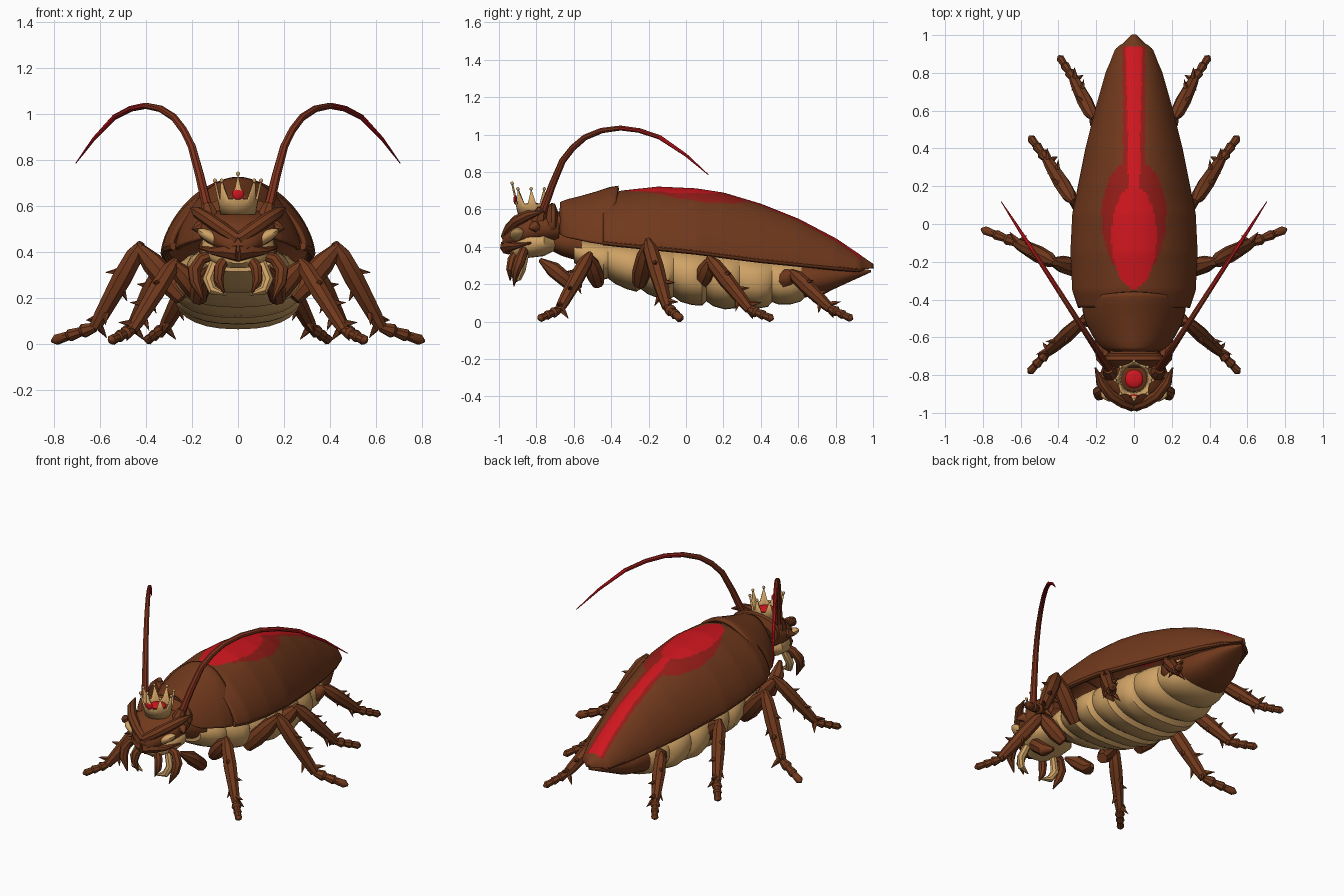
import bpy, bmesh, math
from mathutils import Vector, Matrix

cube = bpy.data.objects.get("Cube")
if cube:
    bpy.data.objects.remove(cube)


def material(name, rgb):
    m = bpy.data.materials.new(name)
    m.use_nodes = True
    m.diffuse_color = (*rgb, 1)
    m.node_tree.nodes["Principled BSDF"].inputs["Base Color"].default_value = (*rgb, 1)
    return m


BROWN = material("chestnut brown", (.165, .041, .012))
TAN = material("tan", (.62, .36, .13))
RED = material("bright red", (.62, .008, .013))
DARK_RED = material("dark red", (.30, .012, .009))
RUSSET = material("russet", (.21, .032, .012))


def finish(name, bm, mats, mirror=False, rule=None, thick=0, angle=40):
    """Turn a bmesh into a named, smooth-shaded object."""
    bmesh.ops.recalc_face_normals(bm, faces=bm.faces)
    if rule:
        for f in bm.faces:
            f.material_index = rule(f.calc_center_median())
    me = bpy.data.meshes.new(name)
    bm.to_mesh(me)
    bm.free()
    ob = bpy.data.objects.new(name, me)
    bpy.context.collection.objects.link(ob)
    for m in mats:
        me.materials.append(m)
    bpy.ops.object.select_all(action='DESELECT')
    bpy.context.view_layer.objects.active = ob
    ob.select_set(True)
    bpy.ops.object.shade_smooth_by_angle(angle=math.radians(angle))
    if thick:
        s = ob.modifiers.new("thickness", 'SOLIDIFY')
        s.thickness, s.offset = thick, 0
    if mirror:
        ob.modifiers.new("mirror", 'MIRROR')
    return ob


def skin(bm, rings, closed=True):
    """Bridge successive rings of points, capping closed ones."""
    rows = [[bm.verts.new(p) for p in r] for r in rings]
    n = len(rows[0])
    for a, b in zip(rows, rows[1:]):
        for i in range(n if closed else n - 1):
            j = (i + 1) % n
            bm.faces.new((a[i], a[j], b[j], b[i]))
    if closed:
        bm.faces.new(rows[0])
        bm.faces.new(rows[-1])


def tube(bm, pts, radii, sides=8):
    """Tapered tube along a path, with a frame carried along it."""
    pts = [Vector(p) for p in pts]
    u, rings = Vector((.3, 1, .2)), []
    for i, p in enumerate(pts):
        d = (pts[min(i + 1, len(pts) - 1)] - pts[max(i - 1, 0)]).normalized()
        u = (u - d * u.dot(d)).normalized()
        v = d.cross(u)
        turns = [math.tau * k / sides for k in range(sides)]
        rings.append([p + (u * math.cos(t) + v * math.sin(t)) * radii[i] for t in turns])
    skin(bm, rings)


def limb(name, pts, radii, mats, **kw):
    bm = bmesh.new()
    tube(bm, pts, radii)
    return finish(name, bm, mats, mirror=True, **kw)


def at(keys, y):
    """Interpolate station rows (y, values...) at y."""
    for a, b in zip(keys, keys[1:]):
        if y <= b[0] + 1e-6:
            t = (y - a[0]) / (b[0] - a[0])
            return [p + (q - p) * t for p, q in zip(a, b)][1:]
    return keys[-1][1:]


def body(name, keys, mat, power=.85, sides=28):
    """Closed loft through stations (y, half width, top, bottom)."""
    def sp(v):
        return math.copysign(abs(v) ** power, v)
    rings = []
    for y, w, top, bot in keys:
        c, h = (top + bot) / 2, (top - bot) / 2
        turns = [math.tau * k / sides for k in range(sides)]
        rings.append([(w * sp(math.cos(t)), y, c + h * sp(math.sin(t))) for t in turns])
    bm = bmesh.new()
    skin(bm, rings)
    return finish(name, bm, [mat])


def dome(name, keys, rows, cols, mats, slant=0, rule=None):
    """Arched plate through stations (y, half width, top, rim)."""
    rings = []
    y0, y1 = keys[0][0], keys[-1][0]
    for r in range(rows + 1):
        f = r / rows
        y = y0 + (y1 - y0) * f
        w, top, rim = at(keys, y)
        arc = [math.pi * k / cols for k in range(cols + 1)]
        rings.append([(w * math.cos(t), y + slant * f * math.sin(t),
                       rim + (top - rim) * max(math.sin(t), 0) ** 1.35) for t in arc])
    bm = bmesh.new()
    skin(bm, rings, closed=False)
    return finish(name, bm, mats, rule=rule, thick=.02)


def ball(name, loc, size, mat, mirror=False, turn=0):
    bm = bmesh.new()
    m = Matrix.Translation(loc) @ Matrix.Rotation(turn, 4, 'Y') @ Matrix.Diagonal((*size, 1))
    bmesh.ops.create_uvsphere(bm, u_segments=14, v_segments=8, radius=1, matrix=m)
    return finish(name, bm, [mat], mirror)


# Wing cases with the red back marking
def marking(c):
    x, y = abs(c.x), c.y
    if y > .94:
        return 0
    if (x / .115) ** 2 + ((y + .07) / .27) ** 2 < 1 or (x < .03 + .02 * max(y - .4, 0) and y > -.3):
        return 1
    if (x / .165) ** 2 + ((y - .03) / .31) ** 2 < 1 or (x < .056 and y > .2):
        return 2
    return 0


shell = [(-.44, .285, .655, .43), (-.35, .315, .69, .42), (-.15, .325, .712, .40), (.05, .315, .703, .38),
         (.2, .285, .68, .36), (.4, .245, .62, .335), (.6, .195, .54, .315), (.8, .138, .435, .295),
         (.925, .09, .35, .28), (.945, .056, .335, .28), (.997, .004, .3, .285)]
dome("wing_cases", shell, 90, 100, [BROWN, RED, DARK_RED], rule=marking)
limb("wing_case_rim", [(w - .006, y, rim - .004) for y, w, top, rim in shell[:-1]],
     [.018] * 8 + [.012, .004], [BROWN])

# Thorax shield and collar
dome("thorax_shield", [(-.67, .13, .63, .47), (-.64, .175, .645, .45), (-.59, .21, .66, .44),
                       (-.52, .247, .685, .425), (-.46, .262, .71, .415), (-.425, .262, .717, .41)],
     14, 32, [BROWN], slant=.065)
body("collar", [(-.76, .14, .59, .42), (-.72, .168, .635, .44), (-.7, .165, .63, .45),
                (-.685, .13, .59, .45), (-.6, .12, .58, .43)], BROWN)
body("chest", [(-.74, .09, .5, .39), (-.66, .12, .5, .35), (-.56, .17, .5, .32)], BROWN)

# Belly made of overlapping segments, then the tail
belly = [(-.6, .17, .44, .3), (-.42, .235, .43, .21), (-.25, .285, .42, .15), (-.05, .295, .4, .10),
         (.2, .28, .38, .065), (.4, .245, .35, .07), (.55, .205, .33, .09), (.64, .18, .32, .11)]
steps = 7
for i in range(steps):
    rows = []
    for f, s in ((0, .89), (.25, .97), (.6, 1), (.9, .985), (1.04, .9)):
        y = -.6 + 1.23 * (i + f) / steps
        w, top, bot = at(belly, y)
        rows.append((y, w * s, top, top - (top - bot) * s))
    body(f"belly_segment_{i + 1}", rows, TAN)
body("tail", [(.58, .17, .32, .13), (.62, .18, .32, .125), (.75, .145, .31, .155), (.88, .085, .295, .215),
              (.925, .06, .285, .235), (.99, .006, .275, .265)], BROWN)


# Legs: thigh, thorny shin, jointed foot
def leg(name, hip, knee, ankle, toe, s):
    hip, knee, ankle, toe = map(Vector, (hip, knee, ankle, toe))
    bm = bmesh.new()
    tube(bm, [hip.lerp(knee, f) for f in (0, .3, .7, 1.06)], [.034 * s, .05 * s, .046 * s, .018 * s])
    tube(bm, [knee.lerp(ankle, f) for f in (-.06, .1, .4, .85, 1)],
         [.015 * s, .039 * s, .043 * s, .033 * s, .026 * s])
    for k in range(3):
        a, b = ankle.lerp(toe, k / 3), ankle.lerp(toe, (k + 1.15) / 3)
        tube(bm, [a, a.lerp(b, .7), b], [.02 * s, (.031 - .004 * k) * s, .006 + .005 * (2 - k) * s])
    shin = (ankle - knee).normalized()
    side = shin.cross(Vector((0, 0, 1))).normalized()
    out = side.cross(shin)
    for k, f in enumerate((.3, .45, .6, .75, .9, .95)):
        p = knee.lerp(ankle, f)
        aim = (out * (1, -.7)[k % 2] + side * (.5, -.5, -.9)[k % 3] + shin * .7).normalized()
        tube(bm, [p, p + aim * .04 * s, p + aim * .085 * s], [.018 * s, .014 * s, .001], 5)
    finish(name, bm, [BROWN], mirror=True)


leg("front_leg", (.15, -.47, .2), (.28, -.52, .35), (.46, -.68, .06), (.555, -.785, .016), .95)
leg("second_leg", (.24, -.25, .2), (.43, -.2, .42), (.62, -.1, .075), (.8, -.03, .016), 1.05)
leg("third_leg", (.22, .08, .2), (.33, .13, .33), (.46, .34, .065), (.55, .46, .016), 1)
leg("hind_leg", (.15, .5, .2), (.22, .57, .26), (.32, .77, .07), (.395, .885, .016), .95)
limb("front_hip", [(.13, -.78, .33), (.16, -.71, .28), (.17, -.62, .205), (.15, -.56, .19)],
     [.012, .042, .04, .012], [BROWN])

# Head, tan cheeks and eyes, heavy brows and muzzle
body("head", [(-.68, .14, .59, .42), (-.78, .175, .585, .42), (-.87, .155, .56, .41),
              (-.94, .105, .52, .4), (-.98, .04, .46, .4)], BROWN)
body("cheeks", [(-.7, .1, .46, .38), (-.76, .16, .5, .35), (-.85, .158, .49, .34),
                (-.91, .11, .46, .33), (-.94, .05, .42, .35)], TAN)
ball("eye", (.112, -.9, .462), (.074, .042, .026), TAN, True, -.5)
limb("brow", [(0, -.965, .455), (.06, -.945, .495), (.125, -.905, .54), (.175, -.84, .572), (.205, -.76, .59)],
     [.026, .03, .03, .026, .004], [BROWN])
limb("muzzle", [(0, -.955, .4), (.05, -.94, .405), (.11, -.91, .405), (.17, -.83, .42)],
     [.042, .034, .018, .005], [BROWN])
limb("side_horn", [(.14, -.8, .5), (.17, -.81, .51), (.2, -.84, .5)], [.036, .028, .003], [BROWN])

# Mouth feelers
limb("outer_feeler", [(.1, -.86, .39), (.16, -.87, .37), (.19, -.89, .32), (.185, -.91, .27), (.15, -.92, .19)],
     [.022, .026, .03, .026, .003], [BROWN])
limb("inner_feeler", [(.05, -.9, .38), (.08, -.93, .33), (.085, -.94, .28), (.06, -.94, .22)],
     [.022, .026, .022, .003], [BROWN])
limb("jaw", [(.1, -.86, .36), (.13, -.88, .28), (.11, -.9, .235), (.05, -.91, .215)],
     [.022, .025, .022, .004], [TAN])

# Antennae sweeping back, reddening towards the tip
sweep = [(-.78, .55), (-.755, .62), (-.715, .73), (-.66, .86), (-.605, .93), (-.54, .985), (-.45, 1.022),
         (-.35, 1.035), (-.25, 1.022), (-.14, .985), (0, .89), (.12, .785)]
limb("antenna", [(.13 + (y + .77) * .645, y, z) for y, z in sweep],
     [.028, .022, .02, .018, .017, .016, .015, .014, .013, .012, .008, .002], [RUSSET, DARK_RED, RED],
     rule=lambda c: 0 if c.y < -.4 else 1 if c.y < -.14 else 2)
limb("antenna_socket", [(.12, -.79, .53), (.127, -.78, .57), (.135, -.77, .61)], [.045, .04, .024], [BROWN])

# Crown: low flared band with slim tipped spikes, flat cushion and gem
centre = Vector((0, -.82, .575))
points, parts = 8, 24


def crown_point(k, r, h):
    t = math.tau * k / parts - math.pi / 2
    return centre + Vector((r * math.cos(t), r * math.sin(t) - h * .06, h))


bm = bmesh.new()
low, mid, high = [], [], []
for k in range(parts + 1):
    peak = k % 3 == 0
    tall = .165 if k % parts == 0 else .135
    low.append(crown_point(k, .072, -.01))
    mid.append(crown_point(k, .08, .035))
    high.append(crown_point(k, .1 if peak else .086, tall if peak else .055))
skin(bm, [low, mid, high], closed=False)
bmesh.ops.remove_doubles(bm, verts=bm.verts, dist=.0005)
finish("crown", bm, [TAN], thick=.01, angle=25)
for k in range(0, parts, 3):
    ball(f"crown_tip_{k // 3 + 1}", high[k], (.009,) * 3, TAN)
ball("crown_cushion", centre + Vector((0, 0, .045)), (.05, .05, .016), RED)
ball("crown_gem", crown_point(0, .088, .078), (.026, .01, .026), RED)
